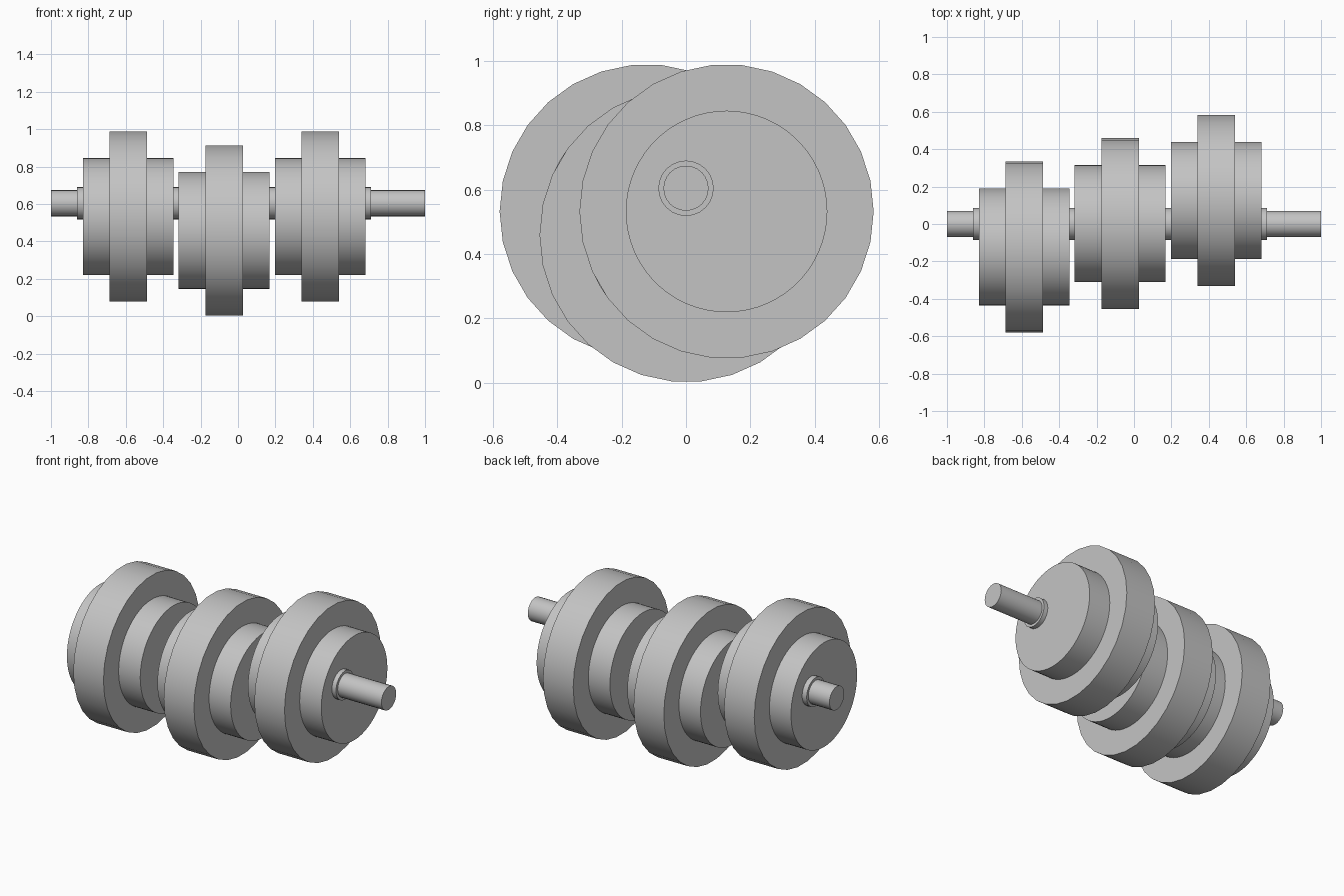
import bpy
import math

cube = bpy.data.objects.get("Cube")
if cube:
    bpy.data.objects.remove(cube, do_unlink=True)

steel = bpy.data.materials.new("grey_steel")
steel.use_nodes = True
steel.diffuse_color = (0.55, 0.55, 0.55, 1)
steel.node_tree.nodes["Principled BSDF"].inputs["Base Color"].default_value = (0.55, 0.55, 0.55, 1)


def cylinder(name, x0, x1, y, z, radius, sides):
    """Cylinder lying along x from x0 to x1."""
    bpy.ops.mesh.primitive_cylinder_add(
        vertices=sides, radius=radius, depth=x1 - x0,
        location=((x0 + x1) / 2, y, z), rotation=(0, math.pi / 2, 0))
    obj = bpy.context.object
    obj.name = name
    obj.data.materials.append(steel)
    bpy.ops.object.shade_smooth_by_angle(angle=math.radians(30))
    return obj


# Straight shaft with a slightly thicker core between the lobes
AXIS_Z = 0.604
cylinder("shaft", -1.0, 1.0, 0, AXIS_Z, 0.07, 24)
cylinder("shaft_core", -0.86, 0.71, 0, AXIS_Z, 0.086, 24)

# Three eccentric lobes: a wide disc around a narrower hub
HUB_RADIUS, DISC_RADIUS = 0.313, 0.457
lobes = [
    ("right", -0.83, -0.122, 0.532),
    ("middle", -0.317, 0.002, 0.459),
    ("left", 0.197, 0.126, 0.532),
]
for side, start, y, z in lobes:
    cylinder(side + "_hub", start, start + 0.486, y, z, HUB_RADIUS, 60)
    cylinder(side + "_disc", start + 0.143, start + 0.343, y, z, DISC_RADIUS, 30)
